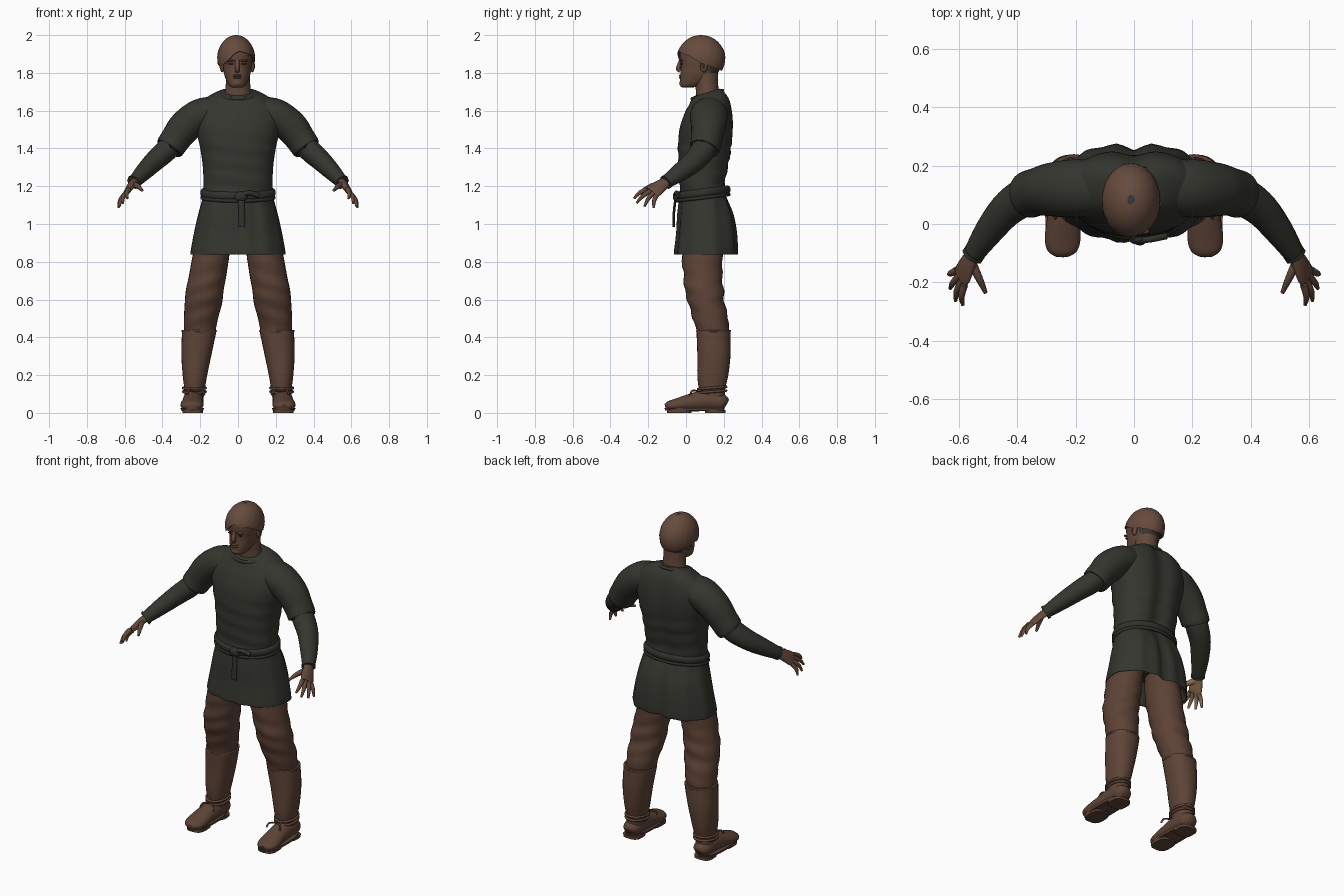
import bpy, bmesh, math
from mathutils import Vector, Matrix

if "Cube" in bpy.data.objects:
    bpy.data.objects.remove(bpy.data.objects["Cube"])


def material(name, rgb):
    m = bpy.data.materials.new(name)
    m.use_nodes = True
    m.diffuse_color = (*rgb, 1)
    m.node_tree.nodes["Principled BSDF"].inputs["Base Color"].default_value = (*rgb, 1)
    return m


SKIN = material("brown skin", (.127, .066, .043))
PALM = material("tan palm", (.28, .16, .085))
HAIR = material("brown hair", (.135, .07, .047))
SCALP = material("dark scalp", (.035, .04, .035))
CLOTH = material("dark green cloth", (.034, .036, .027))
BELT = material("dark belt", (.03, .031, .025))
PANTS = material("brown trousers", (.107, .054, .036))
BOOT = material("brown leather", (.112, .058, .038))
DARK = material("dark brown", (.035, .02, .015))


def finish(name, bm, mats):
    bmesh.ops.recalc_face_normals(bm, faces=bm.faces)
    me = bpy.data.meshes.new(name)
    bm.to_mesh(me)
    bm.free()
    for m in mats:
        me.materials.append(m)
    ob = bpy.data.objects.new(name, me)
    bpy.context.collection.objects.link(ob)
    return ob


def spline(rows, steps, closed):
    """Catmull-Rom through rows of numbers."""
    n, out = len(rows), []
    pick = (lambda i: rows[i % n]) if closed else (lambda i: rows[max(0, min(n - 1, i))])
    for i in range(n if closed else n - 1):
        p = [pick(i + k) for k in (-1, 0, 1, 2)]
        for s in range(steps):
            t = s / steps
            out.append([b + .5 * t * (c - a + t * (2*a - 5*b + 4*c - d + t * (3*(b - c) + d - a)))
                        for a, b, c, d in zip(*p)])
    return out if closed else out + [list(rows[-1])]


def loft(name, rows, mat, ref=(1, 0, 0), flat=False, n=28, steps=4, closed=False,
         power=2.0, deform=None, extra=None, rule=None):
    """Skin elliptical rings given as x, y, z, radius along ref, other radius."""
    rows = spline(rows, steps, closed)
    pts = [Vector(r[:3]) for r in rows]
    m, bm, rings = len(rows), bmesh.new(), []
    for i, r in enumerate(rows):
        if closed:
            t = pts[(i + 1) % m] - pts[i - 1]
        else:
            t = pts[min(i + 1, m - 1)] - pts[max(i - 1, 0)]
        t = Vector((0, 0, 1)) if flat else t.normalized()
        a = Vector(ref)
        a = (a - t * a.dot(t)).normalized()
        b = t.cross(a)
        ring = []
        for k in range(n):
            c, s = math.cos(math.tau * k / n), math.sin(math.tau * k / n)
            c = math.copysign(abs(c) ** (2 / power), c)
            s = math.copysign(abs(s) ** (2 / power), s)
            p = pts[i] + a * c * r[3] + b * s * r[4]
            ring.append(bm.verts.new(deform(p) if deform else p))
        rings.append(ring)
    for i in range(m if closed else m - 1):
        A, B = rings[i], rings[(i + 1) % m]
        for k in range(n):
            bm.faces.new((A[k], A[(k + 1) % n], B[(k + 1) % n], B[k]))
    if not closed:
        bm.faces.new(rings[0])
        bm.faces.new(rings[-1])
    ob = finish(name, bm, [mat] + ([extra] if extra else []))
    if rule:
        for f in ob.data.polygons:
            f.material_index = int(rule(f))
    return ob


def tube(name, pts, r, mat, closed=False, ref=(0, 0, 1), r2=None):
    return loft(name, [(*p, r, r2 or r) for p in pts], mat, ref, n=10, closed=closed)


def loop(name, c, rx, ry, r, mat, tilt=0, r2=None):
    """Ring of cord round a body, tilted front to back."""
    pts = [(c[0] + rx * math.cos(a), c[1] + ry * math.sin(a), c[2] + tilt * math.sin(a))
           for a in (math.tau * k / 12 for k in range(12))]
    return tube(name, pts, r, mat, True, r2=r2)


def ball(name, c, size, mat):
    bm = bmesh.new()
    bmesh.ops.create_uvsphere(bm, u_segments=20, v_segments=12, radius=1,
                              matrix=Matrix.LocRotScale(Vector(c), None, Vector(size)))
    return finish(name, bm, [mat])


# Tunic: z, half width, front, back; starts inside the open skirt
def tunic_shape(p):
    p = p.copy()
    if p.y > .1:
        p.y -= .022 * math.exp(-(p.x / .05) ** 2) * min(1, (p.y - .1) * 10)
    ang = math.atan2(p.y - .1, p.x)
    if p.z < 1.12:
        p.x *= 1 + .012 * math.sin(9 * ang)
        p.y += .005 * math.sin(11 * ang)
    elif p.z < 1.45:
        p.y += .004 * math.sin(p.z * 75 + p.x * 9)
    if p.z > 1.6:
        p.z += (p.y - .11) * 3 * (p.z - 1.6)
    return p


body = [(.96, .19, -.01, .21), (.86, .238, -.045, .265), (.843, .243, -.055, .272),
        (.848, .25, -.062, .279), (.95, .232, -.05, .275), (1.05, .21, -.045, .258),
        (1.14, .187, -.035, .225), (1.2, .183, -.035, .212), (1.3, .186, -.04, .23),
        (1.4, .2, -.042, .247), (1.5, .222, -.035, .255), (1.58, .23, -.01, .252),
        (1.64, .2, .015, .238), (1.68, .14, .03, .21), (1.697, .1, .045, .19)]
loft("tunic", [(0, (f + b) / 2, z, w, (b - f) / 2) for z, w, f, b in body], CLOTH,
     flat=True, n=64, power=2.3, deform=tunic_shape)
loop("collar", (0, .112, 1.685), .106, .08, .009, CLOTH, tilt=.022)

# Belt with knot and hanging end
loop("belt", (0, .09, 1.165), .186, .132, .022, BELT, tilt=.017, r2=.014)
loop("belt_cord", (0, .09, 1.14), .19, .136, .01, BELT, tilt=.017)
ball("belt_knot", (.015, -.05, 1.145), (.035, .02, .027), BELT)
tube("belt_end", [(.015, -.055, 1.14), (.02, -.064, 1.06), (.02, -.066, .985)], .017, BELT,
     ref=(1, 0, 0), r2=.007)
tube("belt_bow", [(.015, -.055, 1.15), (.06, -.05, 1.165), (.11, -.04, 1.15)], .013, BELT)

# Neck and head
loft("neck", [(0, .125, 1.62, .085, .07), (0, .113, 1.7, .068, .06), (0, .105, 1.8, .062, .065)],
     SKIN, flat=True)
skull = [(1.722, .022, -.018, .03), (1.732, .042, -.03, .075), (1.76, .058, -.033, .13),
         (1.795, .07, -.03, .165), (1.83, .075, -.028, .183), (1.87, .08, -.032, .19),
         (1.92, .078, -.03, .19), (1.965, .05, .01, .15)]
loft("head", [(-.004, (f + b) / 2, z, w, (b - f) / 2) for z, w, f, b in skull], SKIN,
     flat=True, n=32, power=2.2, extra=SCALP,
     rule=lambda f: f.center.y > .125 and f.center.z > 1.765)
tube("nose", [(-.004, -.026, 1.865), (-.004, -.036, 1.84), (-.004, -.042, 1.822),
              (-.004, -.03, 1.81)], .013, SKIN, ref=(1, 0, 0), r2=.012)
for n, z in (("upper_lip", 1.786), ("lower_lip", 1.775)):
    ball(n, (-.004, -.028, z), (.024, .01, .006), SKIN)
ball("chin", (-.004, -.018, 1.745), (.026, .018, .018), SKIN)
for s, side in ((1, "left"), (-1, "right")):
    x = -.004 + s * .034
    ball(side + "_eye", (x, -.023, 1.848), (.014, .005, .005), DARK)
    ball(side + "_brow", (x, -.025, 1.865), (.022, .01, .006), SKIN)
    ball(side + "_ear", (-.004 + s * .08, .095, 1.835), (.012, .02, .032), SKIN)
    ball(side + "_inner_ear", (-.004 + s * .088, .092, 1.838), (.006, .01, .018), DARK)


# Hair: a cap whose lower edge follows the hairline, fringe swept to the right
def hairline(a):
    front, back = max(0, -math.sin(a)), max(0, math.sin(a))
    return math.radians(101 - 12 * front + 20 * back - 26 * front * math.cos(a)
                        - 14 * front ** 8)


bm = bmesh.new()
N, R = 48, 14
top = bm.verts.new((-.01, .08, 2))
rings = []
for j in range(1, R + 1):
    ring = []
    for k in range(N):
        a = math.tau * k / N
        phi = hairline(a) * j / R
        w = math.sin(phi) * (1 + .008 * math.sin(16 * a + 6 * phi))
        ring.append(bm.verts.new((-.01 + .1 * w * math.cos(a), .08 + .128 * w * math.sin(a),
                                  1.875 + .125 * math.cos(phi))))
    rings.append(ring)
base = bm.verts.new((-.01, .08, 1.88))
for k in range(N):
    q = (k + 1) % N
    bm.faces.new((top, rings[0][k], rings[0][q])).material_index = 1
    bm.faces.new((base, rings[-1][q], rings[-1][k]))
    for A, B in zip(rings, rings[1:]):
        bm.faces.new((A[k], B[k], B[q], A[q]))
finish("hair", bm, [HAIR, SCALP])

# Left limbs, mirrored afterwards
limbs = []
add = limbs.append
add(loft("sleeve", [(.12, .125, 1.595, .09, .08), (.2, .122, 1.575, .1, .088),
                    (.28, .118, 1.515, .092, .088), (.33, .11, 1.45, .082, .08),
                    (.362, .1, 1.402, .08, .076), (.36, .1, 1.405, .06, .06)],
         CLOTH, (0, 1, 0)))
add(loft("forearm", [(.335, .11, 1.445, .06, .06), (.38, .09, 1.39, .066, .06),
                     (.44, .045, 1.335, .06, .055), (.5, -.03, 1.275, .05, .046),
                     (.55, -.105, 1.222, .036, .034)], CLOTH, (0, 1, 0)))
add(tube("cuff", [(.545, -.098, 1.227), (.552, -.108, 1.22)], .04, CLOTH))

# Hand: the palm side faces inward and down
W = Vector((.35, .78, -.5)).normalized()
K = Vector((.592, -.183, 1.167))
inward = Vector((-.7, .2, -.6)).normalized()
palm = dict(extra=PALM, rule=lambda f: f.normal.dot(inward) > .35)
add(loft("palm", [(.54, -.09, 1.232, .026, .022), (.565, -.13, 1.205, .036, .02),
                  (.582, -.165, 1.18, .044, .017), (*K, .042, .013)], SKIN, W, n=20, **palm))
tips = {"index": (.585, -.276, 1.135), "middle": (.61, -.262, 1.11),
        "ring": (.628, -.22, 1.092), "little": (.633, -.172, 1.085)}
for i, (n, tip) in enumerate(tips.items()):
    b = K + W * (-.033 + .022 * i)
    mid = b.lerp(Vector(tip), .5) + Vector((.007, -.004, .005))
    add(loft(n + "_finger", [(*b, .013, .013), (*mid, .011, .011), (*tip, .006, .006)],
             SKIN, W, n=12, **palm))
add(loft("thumb", [(.556, -.13, 1.21, .018, .016), (.53, -.185, 1.2, .014, .013),
                   (.507, -.235, 1.177, .007, .007)], SKIN, W, n=12, **palm))

# Trousers
add(loft("trouser_leg", [(.12, .09, .98, .09, .1), (.142, .085, .84, .097, .108),
                         (.162, .09, .72, .099, .102), (.176, .096, .65, .1, .103),
                         (.183, .108, .58, .099, .096), (.196, .13, .5, .09, .094),
                         (.205, .145, .4, .08, .08)], PANTS, flat=True,
         deform=lambda p: p + Vector((0, -.004 * math.sin(p.z * 70 + p.x * 20), 0))))

# Boot: shaft, rim, foot, sole, heel and laces
add(loft("boot_shaft", [(.235, .145, .06, .05, .06), (.23, .138, .13, .055, .07),
                        (.228, .142, .2, .065, .082), (.22, .148, .31, .08, .088),
                        (.207, .146, .42, .09, .09), (.206, .146, .44, .091, .09)],
         BOOT, flat=True, power=2.2))
add(loop("boot_rim", (.206, .146, .434), .088, .087, .006, BOOT))
add(loft("boot_foot", [(.235, .214, .045, .025, .025), (.236, .19, .055, .05, .045),
                       (.237, .11, .065, .054, .055), (.24, .03, .055, .056, .048),
                       (.244, -.05, .042, .061, .034), (.245, -.092, .036, .05, .026),
                       (.245, -.11, .032, .025, .014)], BOOT))
add(loft("boot_sole", [(.242, .045, .012, .059, .155), (.242, .045, .026, .062, .159)], BOOT,
         flat=True, power=2.6, steps=1))
for n, y, ry in (("heel", .155, .055), ("tread", -.035, .065)):
    add(loft("boot_" + n, [(.24, y, 0, .054, ry), (.24, y, .016, .056, ry)], BOOT,
             flat=True, power=3, steps=1))
for i, z in enumerate((.112, .132)):
    add(loop("boot_lace_%d" % i, (.231, .138, z), .059, .074, .007, BOOT, tilt=.006))
for i, dx in enumerate((-.04, .03)):
    add(tube("lace_end_%d" % i, [(.23, .062, .115), (.23 + dx, .035, .118),
                                 (.23 + 1.3 * dx, .02, .095)], .005, BOOT))

for ob in limbs:
    me = ob.data.copy()
    me.transform(Matrix.Diagonal((-1, 1, 1, 1)))
    me.flip_normals()
    bpy.context.collection.objects.link(bpy.data.objects.new("right_" + ob.name, me))
    ob.name = "left_" + ob.name

# Smooth shading with sharp rims
for ob in bpy.context.collection.objects:
    if ob.type == "MESH":
        ob.select_set(True)
        bpy.context.view_layer.objects.active = ob
bpy.ops.object.shade_smooth_by_angle(angle=math.radians(50))
